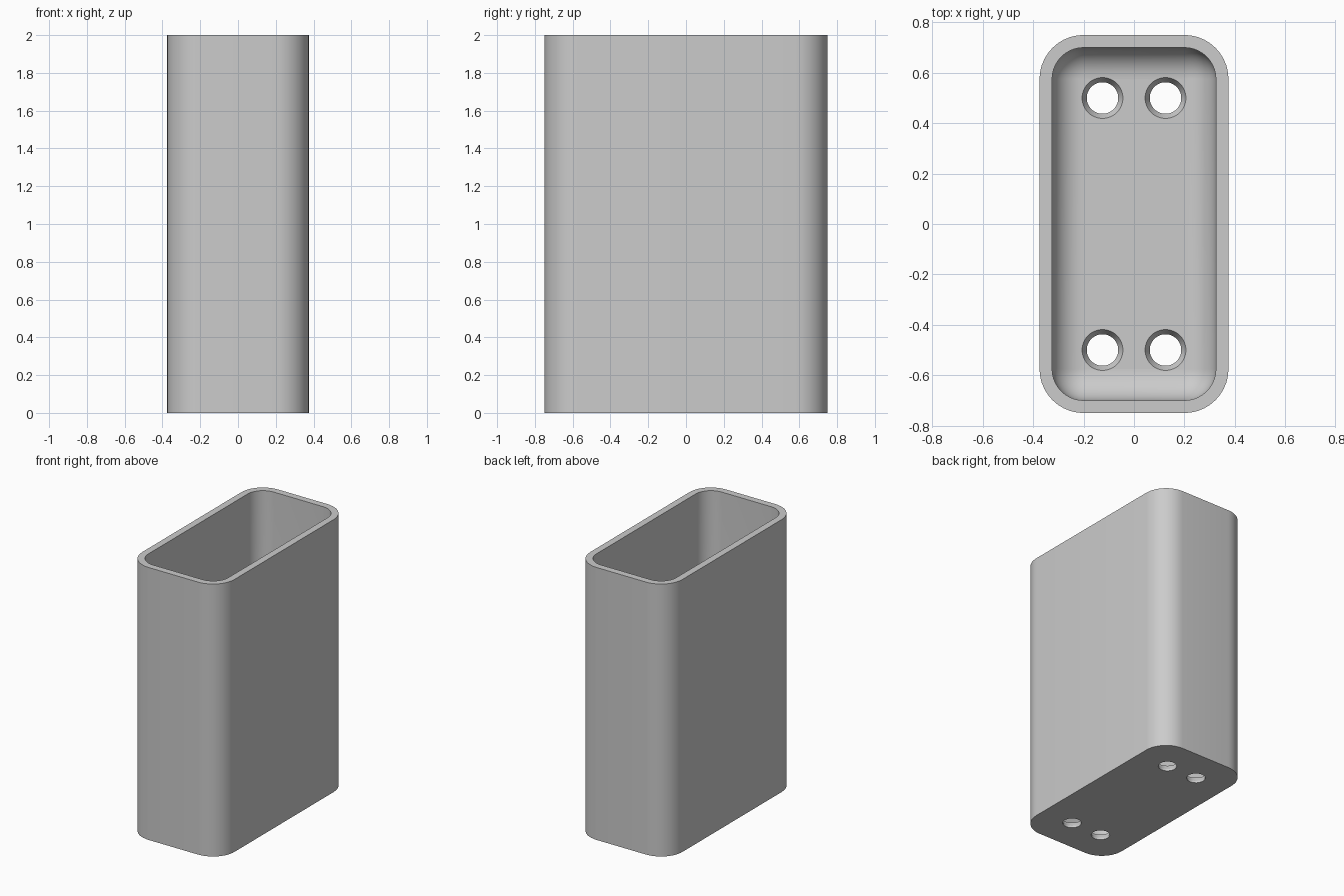
import bpy, bmesh
from math import sin, cos, pi, radians

cube = bpy.data.objects.get("Cube")
if cube:
    bpy.data.objects.remove(cube, do_unlink=True)

HALF_X, HALF_Y, HEIGHT = 0.375, 0.75, 2.0
CORNER, WALL, FLOOR = 0.175, 0.05, 0.05
FILLET = CORNER - WALL
STEPS = 10

grey = bpy.data.materials.new("light grey")
grey.use_nodes = True
colour = (0.6, 0.6, 0.6, 1)
grey.diffuse_color = colour
grey.node_tree.nodes["Principled BSDF"].inputs["Base Color"].default_value = colour


def make_object(name, bm):
    bmesh.ops.remove_doubles(bm, verts=bm.verts, dist=1e-5)
    bmesh.ops.recalc_face_normals(bm, faces=bm.faces)
    mesh = bpy.data.meshes.new(name)
    bm.to_mesh(mesh)
    bm.free()
    mesh.materials.append(grey)
    obj = bpy.data.objects.new(name, mesh)
    bpy.context.collection.objects.link(obj)
    return obj


def rounded_ring(bm, inset, z):
    """Rounded rectangle, shrunk by inset, at height z."""
    r = CORNER - inset
    cx, cy = HALF_X - CORNER, HALF_Y - CORNER
    ring = []
    for q, (sx, sy) in enumerate([(1, 1), (-1, 1), (-1, -1), (1, -1)]):
        for i in range(STEPS + 1):
            a = (q + i / STEPS) * pi / 2
            ring.append(bm.verts.new((sx * cx + r * cos(a), sy * cy + r * sin(a), z)))
    return ring


def round_ring(bm, r, z, x, y, n=48):
    return [bm.verts.new((x + r * cos(2 * pi * i / n), y + r * sin(2 * pi * i / n), z))
            for i in range(n)]


def skin(bm, rings):
    """Join successive rings and cap both ends."""
    for a, b in zip(rings, rings[1:]):
        for i in range(len(a)):
            j = (i + 1) % len(a)
            bm.faces.new((a[i], a[j], b[j], b[i]))
    bm.faces.new(rings[0])
    bm.faces.new(rings[-1])


# Hollow holder: outer wall, rim, inner wall, rounded inner floor edge
bm = bmesh.new()
levels = [(0, 0), (0, HEIGHT), (WALL, HEIGHT)]
for i in range(STEPS + 1):
    a = i / STEPS * pi / 2
    levels.append((WALL + FILLET * (1 - cos(a)), FLOOR + FILLET * (1 - sin(a))))
skin(bm, [rounded_ring(bm, inset, z) for inset, z in levels])
holder = make_object("holder_body", bm)

# Four countersunk screw holes through the floor
bm = bmesh.new()
for x in (-0.125, 0.125):
    for y in (-0.5, 0.5):
        profile = [(0.0625, -0.1), (0.0625, 0.015), (0.081, FLOOR), (0.081, 0.1)]
        skin(bm, [round_ring(bm, r, z, x, y) for r, z in profile])
cutter = make_object("screw_hole_cutter", bm)
cutter.hide_render = True

bpy.ops.object.select_all(action='DESELECT')
bpy.context.view_layer.objects.active = holder
holder.select_set(True)
cut = holder.modifiers.new("screw_holes", 'BOOLEAN')
cut.operation = 'DIFFERENCE'
cut.solver = 'EXACT'
cut.object = cutter
bpy.ops.object.modifier_apply(modifier=cut.name)
bpy.data.objects.remove(cutter, do_unlink=True)

bpy.ops.object.shade_smooth_by_angle(angle=radians(20))
